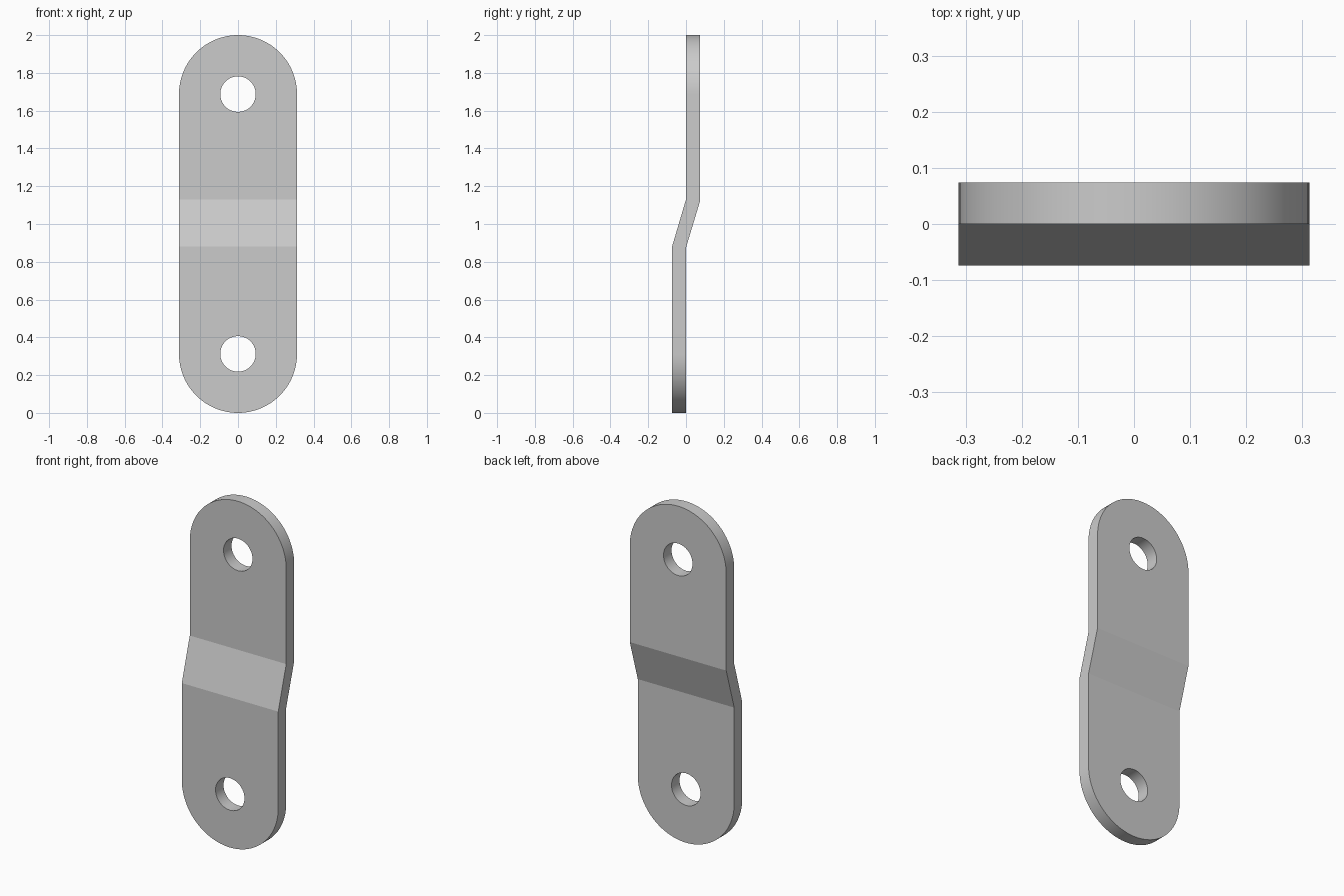
import bpy, bmesh
from math import sin, cos, pi, radians

if "Cube" in bpy.data.objects:
    bpy.data.objects.remove(bpy.data.objects["Cube"])

T = 0.074              # plate thickness
R = 0.3125             # half width and end radius
HOLE = 0.094           # hole radius
CENTRES = (R, 2 - R)   # heights of the hole centres


def prism(name, points, sweep):
    """Extrude a closed outline along a vector, centred on the outline."""
    bm = bmesh.new()
    face = bm.faces.new([bm.verts.new([p[i] - sweep[i] / 2 for i in range(3)]) for p in points])
    ext = bmesh.ops.extrude_face_region(bm, geom=[face])
    verts = [v for v in ext["geom"] if isinstance(v, bmesh.types.BMVert)]
    bmesh.ops.translate(bm, verts=verts, vec=sweep)
    bmesh.ops.recalc_face_normals(bm, faces=bm.faces)
    mesh = bpy.data.meshes.new(name)
    bm.to_mesh(mesh)
    bm.free()
    obj = bpy.data.objects.new(name, mesh)
    bpy.context.collection.objects.link(obj)
    return obj


def arc(z, r, start, sweep, n):
    return [(r * cos(start + sweep * i / n), 0, z + r * sin(start + sweep * i / n))
            for i in range(n + 1)]


# Joggled strip: side profile swept across the width
front = [(0, -T, -0.1), (0, -T, 0.88), (0, 0, 1.13), (0, 0, 2.1)]
back = [(0, T, 2.1), (0, T, 1.12), (0, 0, 0.875), (0, 0, -0.1)]
plate = prism("offset_link_plate", front + back, (1, 0, 0))

# Rounded outline and two bolt holes
outline = arc(CENTRES[1], R, 0, pi, 48) + arc(CENTRES[0], R, pi, pi, 48)
cutters = [("INTERSECT", prism("outline_cutter", outline, (0, 0.5, 0)))]
for z in CENTRES:
    cutters.append(("DIFFERENCE", prism("hole_cutter", arc(z, HOLE, 0, 2 * pi, 48)[:-1], (0, 0.5, 0))))

bpy.context.view_layer.objects.active = plate
plate.select_set(True)
for op, cutter in cutters:
    cutter.hide_render = True
    mod = plate.modifiers.new(cutter.name, "BOOLEAN")
    mod.operation = op
    mod.solver = "EXACT"
    mod.object = cutter
    bpy.ops.object.modifier_apply(modifier=mod.name)
    bpy.data.objects.remove(cutter)

# Smooth rims, crisp bends
bpy.ops.object.shade_smooth_by_angle(angle=radians(12))
